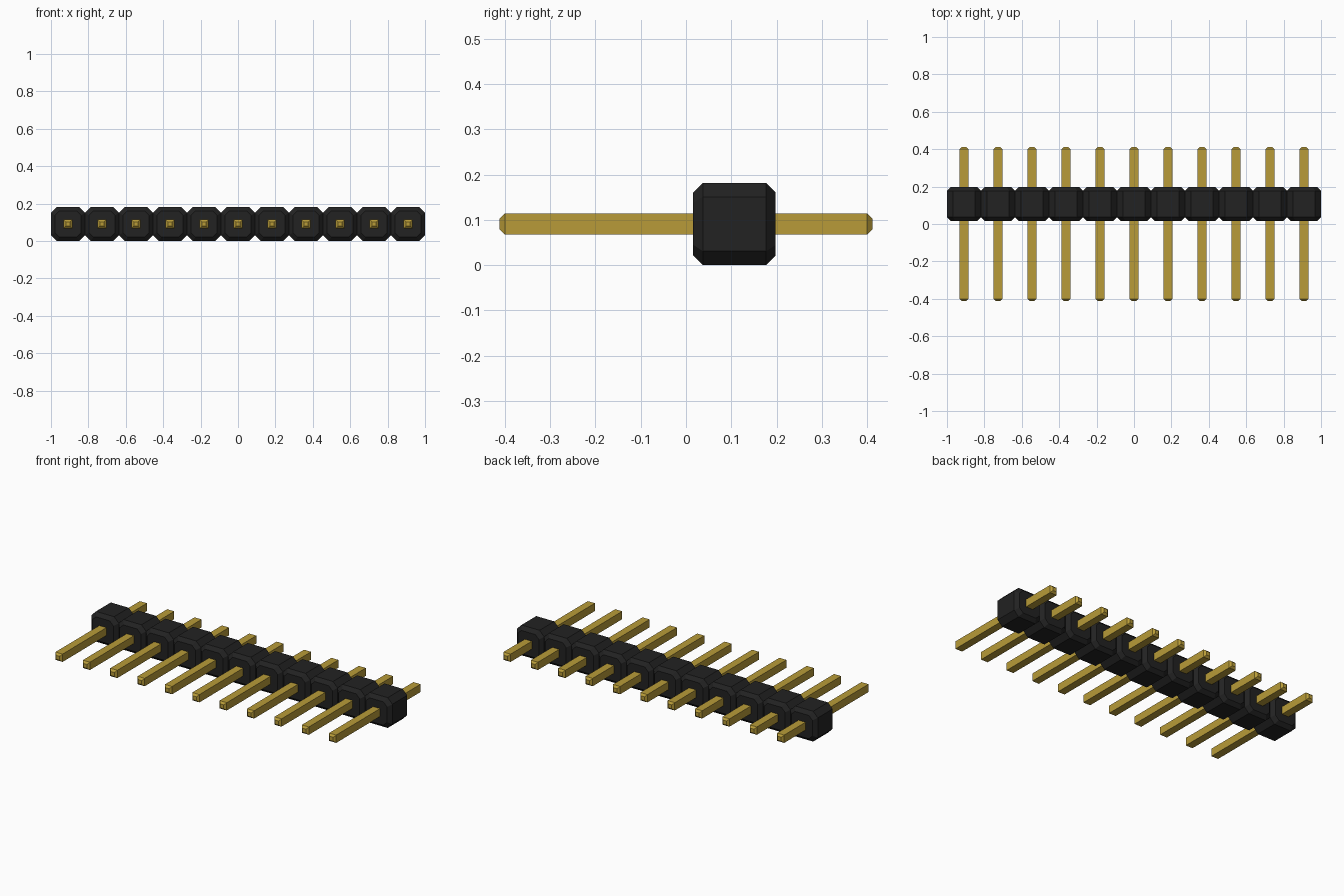
import bpy, bmesh

COUNT = 11
PITCH = 2 / COUNT
HALF = PITCH / 2          # half width of one housing block
PIN = 0.0235              # half width of one pin

cube = bpy.data.objects.get("Cube")
if cube:
    bpy.data.objects.remove(cube, do_unlink=True)


def material(name, rgb, rough):
    m = bpy.data.materials.new(name)
    m.use_nodes = True
    m.diffuse_color = (*rgb, 1)
    bsdf = m.node_tree.nodes["Principled BSDF"]
    bsdf.inputs["Base Color"].default_value = (*rgb, 1)
    bsdf.inputs["Roughness"].default_value = rough
    return m


def loft(name, profile, sections, mat):
    """Sweep an x-z profile along y; sections are (y, scale) pairs."""
    bm = bmesh.new()
    rings = [[bm.verts.new((x * s, y, z * s)) for x, z in profile]
             for y, s in sections]
    n = len(profile)
    for a, b in zip(rings, rings[1:]):
        for i in range(n):
            j = (i + 1) % n
            bm.faces.new((a[i], a[j], b[j], b[i]))
    bm.faces.new(rings[0])
    bm.faces.new(rings[-1])
    bmesh.ops.recalc_face_normals(bm, faces=bm.faces)
    mesh = bpy.data.meshes.new(name)
    bm.to_mesh(mesh)
    bm.free()
    mesh.materials.append(mat)
    return mesh


black = material("black plastic", (0.016, 0.016, 0.016), 0.6)
gold = material("gold metal", (0.48, 0.33, 0.04), 0.5)

# Housing block: octagonal prism with chamfered front and back
c = HALF - 0.031
octagon = [(HALF, -c), (HALF, c), (c, HALF), (-c, HALF),
           (-HALF, c), (-HALF, -c), (-c, -HALF), (c, -HALF)]
end = (HALF - 0.021) / HALF
block = loft("housing_block", octagon,
             [(0.016, end), (0.037, 1), (0.177, 1), (0.198, end)], black)

# Pin: square bar with tapered tips
square = [(PIN, -PIN), (PIN, PIN), (-PIN, PIN), (-PIN, -PIN)]
pin = loft("pin", square,
           [(-0.412, 0.5), (-0.4, 1), (0.4, 1), (0.412, 0.5)], gold)

# Row of blocks, each with its pin
for i in range(COUNT):
    for mesh in (block, pin):
        ob = bpy.data.objects.new(f"{mesh.name}_{i + 1}", mesh)
        ob.location = ((i - (COUNT - 1) / 2) * PITCH, 0, HALF)
        bpy.context.collection.objects.link(ob)
